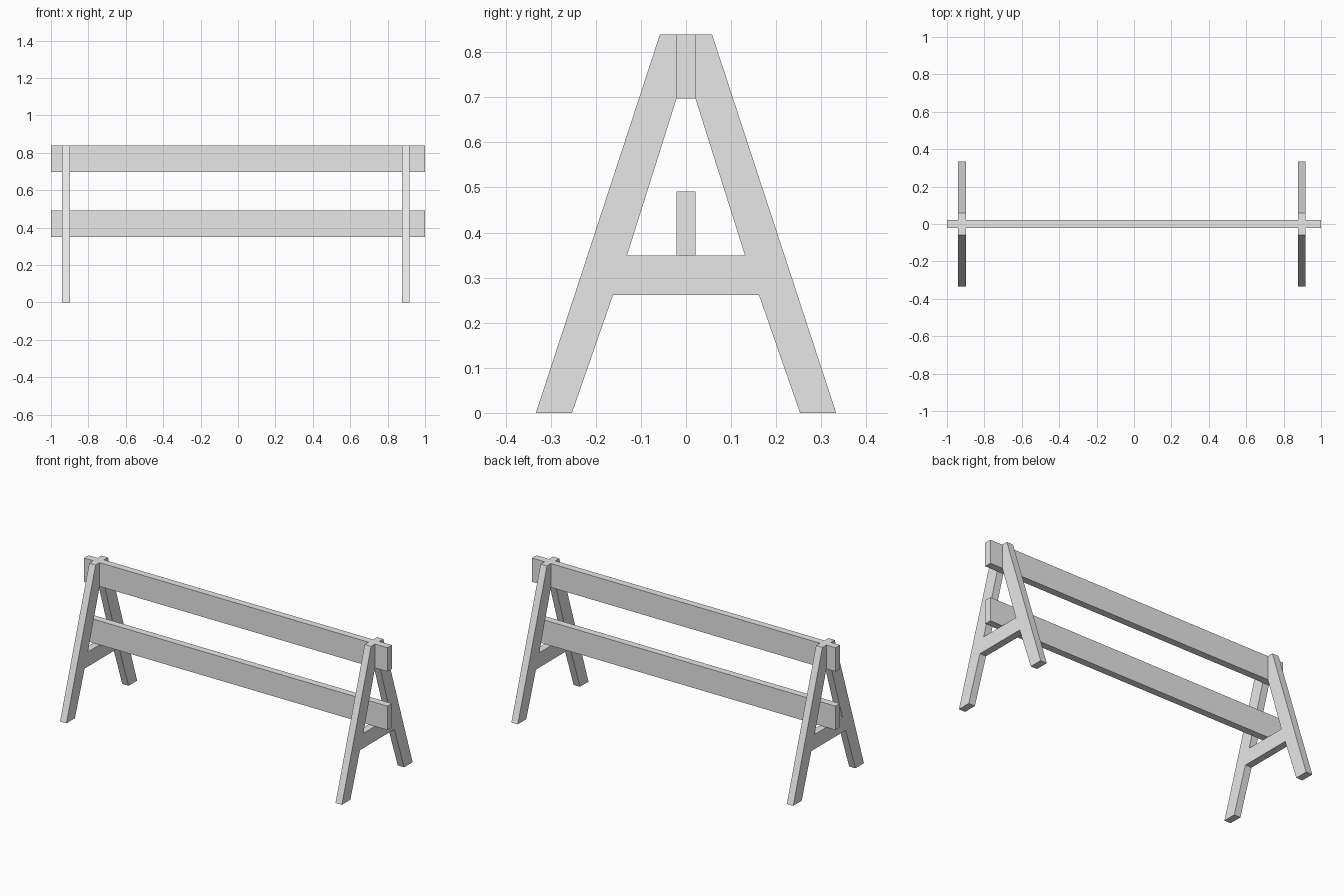
import bpy
import bmesh
from mathutils import Vector

cube = bpy.data.objects.get("Cube")
if cube:
    bpy.data.objects.remove(cube, do_unlink=True)

grey = bpy.data.materials.new("light_grey")
grey.use_nodes = True
grey.diffuse_color = (0.8, 0.8, 0.8, 1)
grey.node_tree.nodes["Principled BSDF"].inputs["Base Color"].default_value = grey.diffuse_color


def extrude_profile(name, profile, x_start, x_end):
    """Extrude a closed (y, z) outline along x."""
    bm = bmesh.new()
    face = bm.faces.new([bm.verts.new((x_start, y, z)) for y, z in profile])
    result = bmesh.ops.extrude_face_region(bm, geom=[face])
    moved = [g for g in result["geom"] if isinstance(g, bmesh.types.BMVert)]
    bmesh.ops.translate(bm, verts=moved, vec=Vector((x_end - x_start, 0, 0)))
    bmesh.ops.recalc_face_normals(bm, faces=bm.faces)
    mesh = bpy.data.meshes.new(name)
    bm.to_mesh(mesh)
    bm.free()
    mesh.materials.append(grey)
    obj = bpy.data.objects.new(name, mesh)
    bpy.context.collection.objects.link(obj)
    return obj


HALF = 0.021       # half the board thickness
TOP = 0.839        # overall height
BEAM = 0.142       # board height
REST = 0.349       # top of the crossbar, where the lower board sits

# A-shaped trestle: one half outline, mirrored, with a slot for the top board
half = [(0.162, 0.261), (0.253, 0), (0.333, 0), (0.058, TOP),
        (HALF, TOP), (HALF, TOP - BEAM), (0.131, REST)]
outline = half + [(-y, z) for y, z in reversed(half)]
for name, x in (("right_trestle", -0.919), ("left_trestle", 0.897)):
    extrude_profile(name, outline, x - HALF, x + HALF)

# Two long boards
for name, z in (("top_board", TOP - BEAM), ("lower_board", REST)):
    section = [(-HALF, z), (HALF, z), (HALF, z + BEAM), (-HALF, z + BEAM)]
    extrude_profile(name, section, -1, 1)
